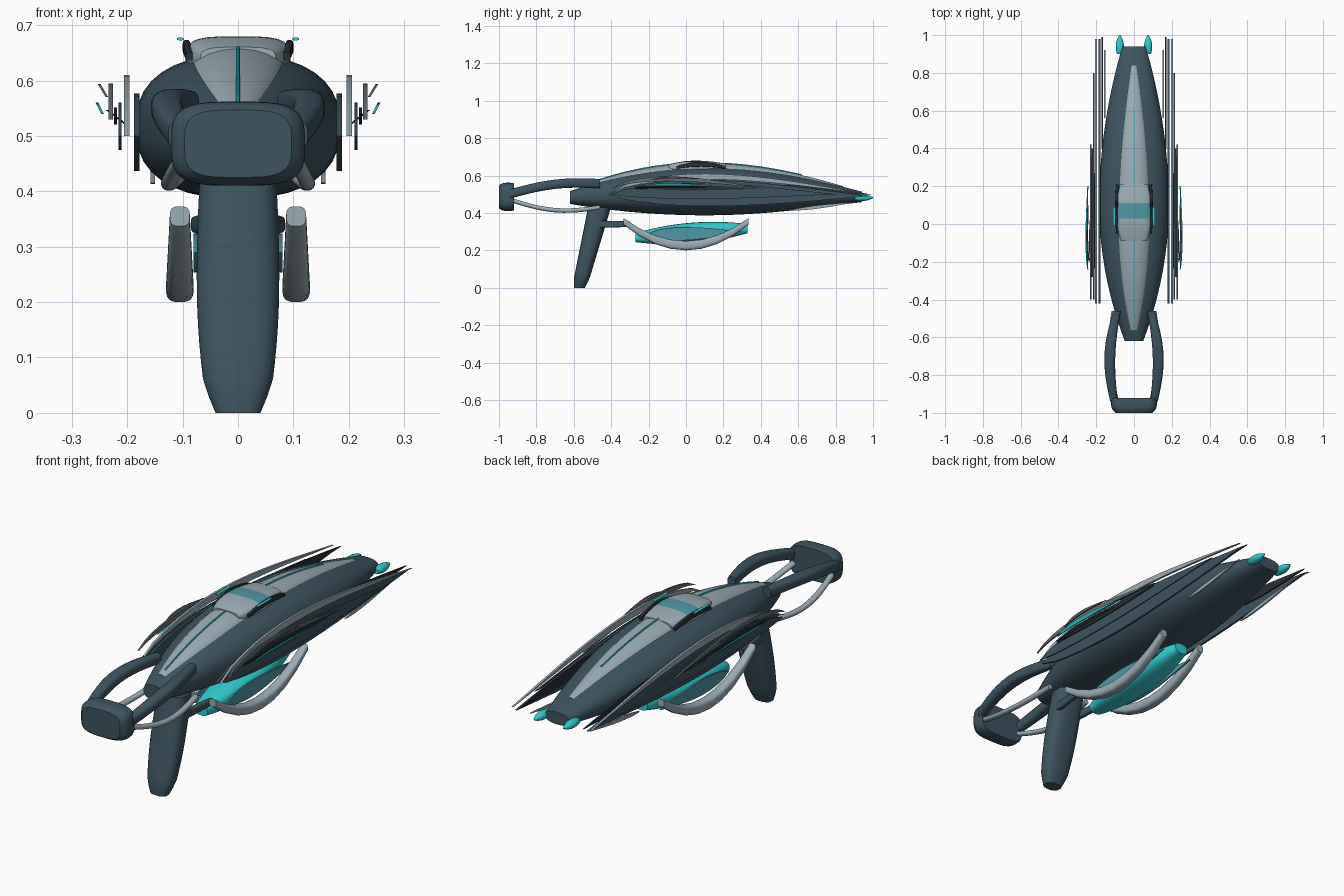
import bpy, bmesh, math
from mathutils import Vector

cube = bpy.data.objects.get("Cube")
if cube:
    bpy.data.objects.remove(cube, do_unlink=True)


def material(name, red, green, blue):
    mat = bpy.data.materials.new(name)
    mat.use_nodes = True
    mat.diffuse_color = (red, green, blue, 1)
    shader = mat.node_tree.nodes["Principled BSDF"]
    shader.inputs["Base Color"].default_value = mat.diffuse_color
    return mat


SLATE = material("dark slate", .047, .09, .118)
SILVER = material("silver grey", .33, .42, .47)
CYAN = material("bright cyan", .03, .6, .64)
GLASS = material("teal glass", .08, .31, .38)
BLACK = material("charcoal", .02, .03, .04)
GREY = material("mid grey", .13, .16, .18)


def finish(name, bm, mat, mirror):
    """Turn the mesh into a shaded object, mirrored across the middle if asked."""
    bmesh.ops.recalc_face_normals(bm, faces=bm.faces)
    mesh = bpy.data.meshes.new(name)
    bm.to_mesh(mesh)
    bm.free()
    mesh.materials.append(mat)
    part = bpy.data.objects.new(name, mesh)
    bpy.context.collection.objects.link(part)
    bpy.ops.object.select_all(action="DESELECT")
    part.select_set(True)
    bpy.context.view_layer.objects.active = part
    bpy.ops.object.shade_smooth_by_angle(angle=math.radians(35))
    if mirror:
        part.modifiers.new("mirror", "MIRROR")
    return part


def span(start, end, steps):
    return [start + (end - start) * i / steps for i in range(steps + 1)]


def bulge(y, middle, front, rear):
    """One at the middle, falling away as a parabola with its own reach each way."""
    reach = front if y < middle else rear
    return 1 - ((y - middle) / reach) ** 2


def signed_power(value, exponent):
    return math.copysign(abs(value) ** exponent, value)


def skin(bm, rings):
    """Join closed rings of vertices and cap both ends."""
    for ring, following in zip(rings, rings[1:]):
        for k in range(len(ring)):
            bm.faces.new((ring[k - 1], ring[k], following[k], following[k - 1]))
    bm.faces.new(rings[0])
    bm.faces.new(rings[-1])


def loft(name, places, section, mat, mirror=False, power=2.0, sides=24, upright=False):
    """Skin rounded sections; section(place) gives two centres and two half sizes."""
    bm = bmesh.new()
    rings = []
    for place in places:
        centre_a, centre_b, half_a, half_b = section(place)
        ring = []
        for k in range(sides):
            angle = math.tau * (k + .5) / sides
            a = centre_a + half_a * signed_power(math.cos(angle), 2 / power)
            b = centre_b + half_b * signed_power(math.sin(angle), 2 / power)
            ring.append(bm.verts.new((a, b, place) if upright else (a, place, b)))
        rings.append(ring)
    skin(bm, rings)
    return finish(name, bm, mat, mirror)


def blade(name, mat, x, thick, front, rear, top, bottom, lean=0.0):
    """Thin crescent side plate between two arcs that share pointed (y, z) ends."""
    bm = bmesh.new()
    upper, lower = [], []
    for t in span(0, 1, 16):
        arch = math.sin(math.pi * t ** .7)
        y, z = Vector(front).lerp(Vector(rear), t)
        upper.append((y, z + top * arch))
        lower.append((y, z + bottom * arch))
    outline = upper + lower[-2:0:-1]
    rings = []
    for offset in (x, x + thick):
        rings.append([bm.verts.new((offset + lean * (z - front[1]), y, z)) for y, z in outline])
    skin(bm, rings)
    return finish(name, bm, mat, True)


# Main body
def hull_section(y):
    full = bulge(y, .1, .84, 1.03)
    tall = full if y < .1 else full ** 1.4
    return 0, .47 + .047 * full, .185 * full, .13 * tall


def hull_top(y):
    section = hull_section(y)
    return section[1] + section[3]


loft("hull", span(-.62, .94, 30), hull_section, SLATE, power=2.4, sides=36)


# Raised spine with a thin glowing line before and behind the canopy
def spine_swell(y):
    return bulge(y, 0, .64, .92)


def spine_section(y):
    swell = spine_swell(y)
    return 0, hull_top(y) - .03 * swell, .09 * swell, .05 * swell


def spine_line_section(y):
    return 0, hull_top(y) + .02 * spine_swell(y), .004, .005


loft("spine", span(-.56, .84, 28), spine_section, SILVER)
loft("front_spine_line", span(-.53, -.09, 10), spine_line_section, CYAN, sides=8)
loft("rear_spine_line", span(.2, .62, 10), spine_line_section, CYAN, sides=8)


# Canopy with a glass band on its upper faces
def canopy_section(y):
    swell = bulge(y, .05, .2, .25)
    return 0, .64, .095 * math.sqrt(swell), .04 * swell


def rail_section(y):
    swell = bulge(y, .08, .2, .2)
    return .08 + .013 * swell, .62 + .04 * swell, .007, .013 * swell


canopy = loft("canopy", span(-.09, .21, 15), canopy_section, SILVER, power=3.5)
canopy.data.materials.append(GLASS)
for face in canopy.data.polygons:
    if .03 < face.center.y < .11 and face.normal.z > .5:
        face.material_index = 1
loft("canopy_rail", span(-.05, .21, 8), rail_section, BLACK, True, power=4, sides=12)
loft("canopy_fin", span(-.01, .09, 4), lambda y: (.104, .675, .007, .003), CYAN, True, sides=8)


# Nose bumper held by two pairs of arms
def bumper_section(y):
    size = 1 - .2 * abs((y + .95) / .05) ** 3
    return 0, .486, .121 * size, .076 * size


def upper_arm_section(y):
    t = (-.46 - y) / .48
    bow = math.sin(math.pi * t)
    return .09 + .016 * t + .03 * bow, .557 - .055 * t + .024 * bow, .02 + .009 * bow, .025


def lower_arm_section(y):
    t = (-.46 - y) / .48
    bow = math.sin(math.pi * t)
    return .105 - .01 * t + .025 * bow, .43 + .04 * t - .035 * bow, .014, .012


loft("nose_bumper", span(-1, -.92, 8), bumper_section, SLATE, power=3.6, sides=40)
loft("upper_arm", span(-.46, -.94, 12), upper_arm_section, SLATE, True, power=2.8)
loft("lower_arm", span(-.46, -.94, 12), lower_arm_section, SILVER, True, sides=16)


# Landing leg, narrowing to a blunt foot and raked forward
def leg_section(z):
    swell = bulge(z, .24, .29, .42)
    foot = min(1, .75 + 5 * z)
    return 0, -.57 + .25 * z, (.045 + .03 * swell) * foot, (.04 + .05 * z) * foot


loft("landing_leg", span(0, .43, 14), leg_section, SLATE, power=2.7, upright=True)
loft("leg_bracket", span(-.5, -.3, 4), lambda y: (.1 + .09 * y, .34, .012, .015 - .03 * (y + .3)),
     SLATE, True, power=4, sides=16)


# Slung pod with its cradle
def pod_section(y):
    swell = bulge(y, .03, .4, .4)
    return 0, .29 + .08 * y, .078 * swell, .056 * swell


def cradle_section(y):
    end = (y / .335) ** 2
    return .105, .225 + .13 * end, .025 - .007 * end, .025 - .007 * end


loft("pod", span(-.27, .33, 14), pod_section, CYAN, power=2.6)
blade("pod_side_panel", GLASS, .073, .007, (-.2, .29), (.3, .3), .03, -.04)
loft("cradle_arm", span(-.335, .335, 8), cradle_section, SILVER, True, power=3, sides=20)

# Layered side blades, from the hull outward
blade("rear_blade", BLACK, .165, .006, (.4, .54), (.99, .5), .02, -.03)
blade("lower_rear_plate", SILVER, .15, .008, (.56, .415), (.92, .46), .008, -.01)
blade("inner_blade", SLATE, .178, .01, (-.42, .5), (.98, .49), .08, -.06)
blade("silver_blade", SILVER, .196, .01, (-.42, .5), (.98, .5), .11, .08)
blade("outer_blade", SLATE, .21, .006, (-.4, .5), (.8, .5), .06, -.025)
blade("canted_trim", BLACK, .212, .005, (-.28, .53), (.3, .52), .02, -.005, lean=1.3)
blade("lower_outer_trim", BLACK, .218, .006, (-.28, .54), (.4, .53), .015, -.015)
blade("upper_outer_trim", GREY, .226, .008, (-.4, .53), (.42, .53), .065, .04)
blade("upper_trim_edge", GREY, .234, .005, (-.2, .57), (.1, .58), .02, .01, lean=.6)
blade("glowing_strip", CYAN, .242, .005, (-.24, .54), (.2, .54), .02, .005, lean=.5)


# Tail thrusters
def thruster_section(y):
    swell = bulge(y, .94, .07, .065)
    return .075, .482, .022 * swell, .019 * swell


loft("thruster", span(.9, 1, 8), thruster_section, CYAN, True, sides=16)
